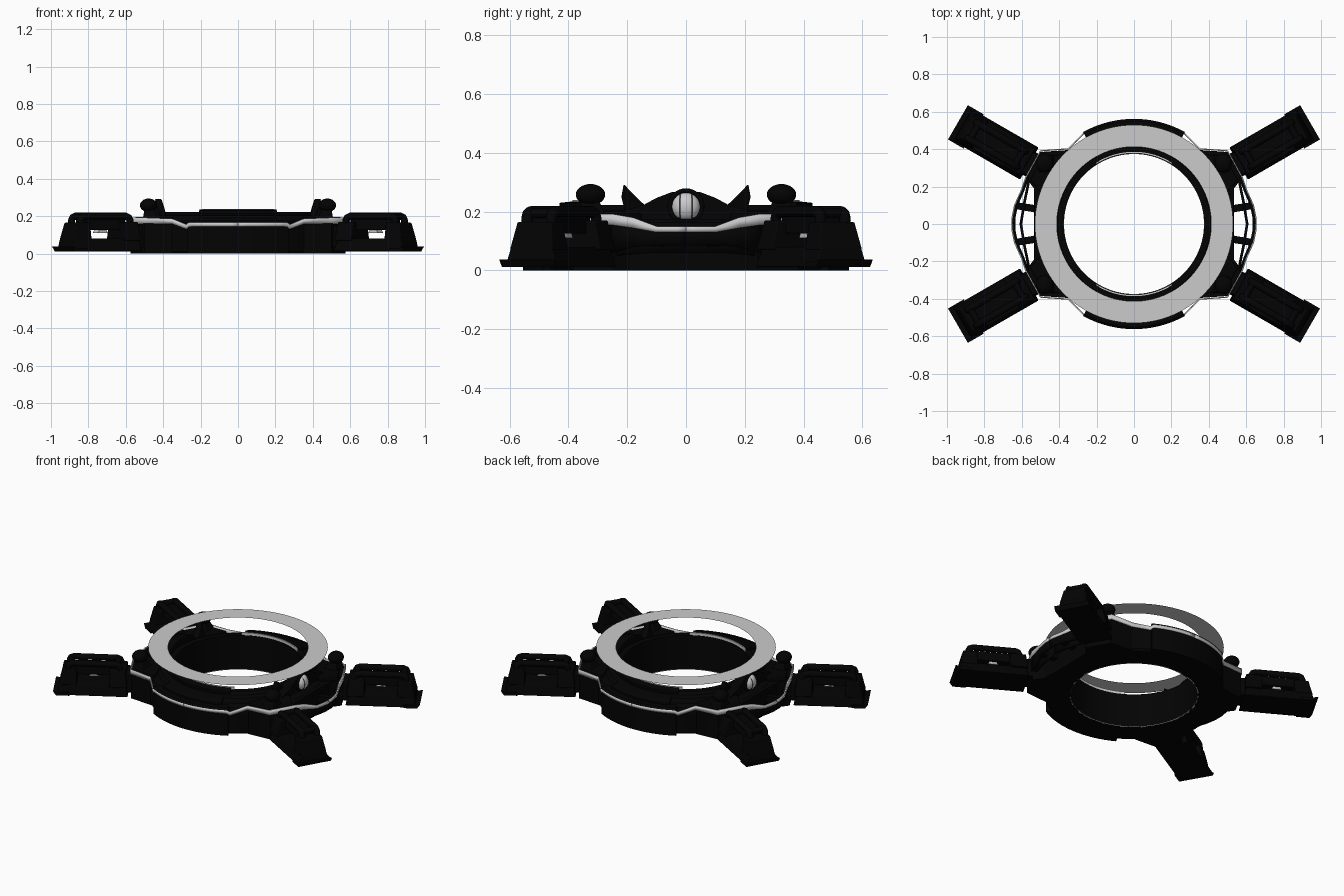
import bpy, bmesh
from math import sin, cos, radians, pi
from mathutils import Matrix, Vector

if "Cube" in bpy.data.objects:
    bpy.data.objects.remove(bpy.data.objects["Cube"])

black = bpy.data.materials.new("black_metal")
black.diffuse_color = (0.001, 0.001, 0.001, 1)
black.use_nodes = True
black.node_tree.nodes["Principled BSDF"].inputs["Base Color"].default_value = black.diffuse_color
I = Matrix.Identity(4)


def finish(name, bm, dark=True, M=I, bevel=0.0):
    bmesh.ops.transform(bm, matrix=M, verts=bm.verts)
    bmesh.ops.recalc_face_normals(bm, faces=bm.faces)
    me = bpy.data.meshes.new(name)
    bm.to_mesh(me)
    bm.free()
    ob = bpy.data.objects.new(name, me)
    bpy.context.collection.objects.link(ob)
    if dark:
        me.materials.append(black)
    if bevel:
        b = ob.modifiers.new("bevel", 'BEVEL')
        b.width, b.segments = bevel, 2
    bpy.ops.object.select_all(action='DESELECT')
    ob.select_set(True)
    bpy.context.view_layer.objects.active = ob
    bpy.ops.object.shade_smooth_by_angle()
    return ob


def revolve(name, prof, a0=0, a1=360, n=96, dark=True, closed=True):
    """Sweep an (r, z) profile about z between two angles in degrees."""
    bm = bmesh.new()
    full = a1 - a0 >= 360
    rings = []
    for i in range(n if full else n + 1):
        a = radians(a0 + (a1 - a0) * i / n)
        rings.append([bm.verts.new((r * cos(a), r * sin(a), z)) for r, z in prof])
    m = len(prof)
    for i in range(n):
        A, B = rings[i], rings[(i + 1) % len(rings)]
        for j in range(m if closed else m - 1):
            k = (j + 1) % m
            bm.faces.new((A[j], B[j], B[k], A[k]))
    if not full and closed:
        bm.faces.new(rings[0])
        bm.faces.new(rings[-1])
    return finish(name, bm, dark)


def prism(name, pts, vec, dark=True, M=I, bevel=0.0):
    """Extrude a 3D polygon along a vector."""
    bm = bmesh.new()
    f = bm.faces.new([bm.verts.new(p) for p in pts])
    g = bmesh.ops.extrude_face_region(bm, geom=[f])
    bmesh.ops.translate(bm, vec=vec, verts=[v for v in g['geom'] if isinstance(v, bmesh.types.BMVert)])
    return finish(name, bm, dark, M, bevel)


def block(name, lo, hi, z0, z1, dark=True, M=I, bevel=0.005):
    """Tapered block: (x0, x1, half_width, y_centre) rectangles at z0 and z1."""
    bm = bmesh.new()
    a, b = [[bm.verts.new((x, c + s * w, z)) for x, s in ((x0, -1), (x1, -1), (x1, 1), (x0, 1))]
            for (x0, x1, w, c), z in ((lo, z0), (hi, z1))]
    bm.faces.new(a)
    bm.faces.new(b)
    for i in range(4):
        j = (i + 1) % 4
        bm.faces.new((a[i], a[j], b[j], b[i]))
    return finish(name, bm, dark, M, bevel)


def strip(name, pts, dark, M, thick):
    """Upright band through (x, y, z_low, z_high) stations."""
    bm = bmesh.new()
    rows = [(bm.verts.new((x, y, a)), bm.verts.new((x, y, b))) for x, y, a, b in pts]
    for p, q in zip(rows, rows[1:]):
        bm.faces.new((p[0], q[0], q[1], p[1]))
    s = finish(name, bm, dark, M).modifiers.new("thickness", 'SOLIDIFY')
    s.thickness, s.offset = thick, 0


def tube(name, pts, r, M):
    cu = bpy.data.curves.new(name, 'CURVE')
    cu.dimensions, cu.bevel_depth, cu.bevel_resolution, cu.use_fill_caps = '3D', r, 3, True
    sp = cu.splines.new('POLY')
    sp.points.add(len(pts) - 1)
    for p, co in zip(sp.points, pts):
        p.co = (*(M @ Vector(co)), 1)
    cu.materials.append(black)
    bpy.context.collection.objects.link(bpy.data.objects.new(name, cu))


def ball(name, loc, scale, dark, M):
    bm = bmesh.new()
    bmesh.ops.create_uvsphere(bm, u_segments=28, v_segments=16, radius=1)
    finish(name, bm, dark, M @ Matrix.Translation(loc) @ Matrix.Diagonal((*scale, 1)))


# Main ring body and the thin floating disc above it
revolve("ring_body", [(0.376, 0), (0.52, 0), (0.53, 0.012), (0.53, 0.14), (0.515, 0.165), (0.475, 0.175),
                      (0.46, 0.2), (0.425, 0.205), (0.41, 0.222), (0.376, 0.222)])
revolve("inner_bottom_trim", [(0.374, 0), (0.382, 0), (0.382, 0.003), (0.374, 0.003)], dark=False)
revolve("floating_disc", [(0.413, 0.32), (0.53, 0.32)], dark=False, closed=False)

# Front and back curved panels with raised top plates
for mid in (90, 270):
    revolve("outer_panel", [(0.5, 0), (0.555, 0), (0.555, 0.165), (0.562, 0.168), (0.55, 0.178), (0.5, 0.178)],
            mid - 29, mid + 29, 28)
    revolve("shoulder_panel", [(0.44, 0.17), (0.515, 0.17), (0.515, 0.19), (0.48, 0.203), (0.44, 0.205)],
            mid - 24, mid + 24, 24)
    revolve("top_plate", [(0.386, 0.215), (0.43, 0.215), (0.43, 0.23), (0.386, 0.235)], mid - 29, mid + 29, 28)
    revolve("top_plate_trim", [(0.378, 0.222), (0.386, 0.222), (0.386, 0.239), (0.378, 0.239)],
            mid - 32, mid + 32, 28, dark=False)

for sx in (1, -1):
    S = Matrix.Diagonal((sx, 1, 1, 1))
    # Side housing hump with its round lens
    hump = [(-0.22, 0.15), (-0.21, 0.205), (-0.15, 0.22), (-0.1, 0.247), (-0.05, 0.266), (0, 0.272),
            (0.05, 0.266), (0.1, 0.247), (0.15, 0.22), (0.21, 0.205), (0.22, 0.15)]
    prism("lens_housing", [(0.41, y, z) for y, z in hump], (0.055, 0, 0), M=S, bevel=0.006)
    block("lens_sill", (0.44, 0.54, 0.15, 0), (0.44, 0.5, 0.12, 0), 0.12, 0.175, M=S, bevel=0.01)
    ball("lens", (0.462, 0, 0.217), (0.035, 0.048, 0.048), False, S)
    tube("lens_collar", [(0.467, 0.055 * cos(i * pi / 16), 0.217 + 0.055 * sin(i * pi / 16)) for i in range(33)],
         0.008, S)
    for y in (-0.02, 0.02):
        tube("lens_rib", [(0.465 + 0.031 * cos(radians(d)), y, 0.217 + 0.042 * sin(radians(d)))
                          for d in range(-80, 81, 20)], 0.0015, S)

    for sy in (1, -1):
        Q = Matrix.Diagonal((sx, sy, 1, 1))
        # Corner lug carrying the arm
        lug = [(0.3, 0.395), (0.36, 0.395), (0.5, 0.385), (0.575, 0.245), (0.535, 0.19), (0.53, 0), (0.4, 0),
               (0.36, 0.2)]
        prism("corner_lug", [(x, y, 0) for x, y in lug], (0, 0, 0.165), M=Q)
        prism("lug_top", [(0.34, 0.37, 0.16), (0.48, 0.365, 0.16), (0.555, 0.235, 0.16), (0.48, 0.15, 0.16),
                          (0.4, 0.2, 0.16)], (0, 0, 0.035), M=Q, bevel=0.006)
        # Grey band running round the ring and out over the side guard
        arc = [(0.556 * sin(radians(a)), 0.556 * cos(radians(a)), 0.145, 0.167) for a in range(0, 30, 4)]
        strip("grey_band", arc + [(0.275, 0.478, 0.13, 0.155), (0.35, 0.402, 0.158, 0.186),
                                  (0.5, 0.391, 0.16, 0.192), (0.578, 0.25, 0.155, 0.192),
                                  (0.602, 0.18, 0.145, 0.18), (0.638, 0.1, 0.13, 0.15), (0.652, 0.03, 0.13, 0.15),
                                  (0.652, 0, 0.13, 0.15)], False, Q, 0.007)
        strip("side_guard", [(0.57, 0.25, 0.06, 0.185), (0.595, 0.18, 0.08, 0.17), (0.63, 0.1, 0.085, 0.145),
                             (0.643, 0.03, 0.085, 0.145), (0.643, 0, 0.085, 0.145)], True, Q, 0.018)
        strip("inner_guard_rail", [(0.56, 0.24, 0.05, 0.12), (0.585, 0.12, 0.06, 0.12), (0.605, 0, 0.06, 0.12)],
              True, Q, 0.014)
        prism("guard_strut", [(0.52, 0.06, 0.08), (0.635, 0.08, 0.08), (0.62, 0.115, 0.08), (0.52, 0.1, 0.08)],
              (0, 0, 0.04), M=Q)
        # Pointed fin and round knob on the lug
        prism("fin", [(0.39, 0.14, 0.222), (0.395, 0.17, 0.25), (0.41, 0.212, 0.294), (0.4, 0.22, 0.25),
                      (0.38, 0.205, 0.19), (0.38, 0.15, 0.19)], (0.035, 0, 0), M=Q, bevel=0.004)
        ball("knob", (0.478, 0.325, 0.258), (0.046, 0.05, 0.036), True, Q)
        block("knob_pedestal", (0.42, 0.51, 0.05, 0.32), (0.45, 0.5, 0.03, 0.325), 0.18, 0.235, M=Q)

        # Arm, built along +x then turned to 30 degrees
        A = Q @ Matrix.Rotation(radians(30), 4, 'Z')
        block("arm_neck", (0.54, 0.69, 0.07, 0), (0.54, 0.69, 0.06, 0), 0.03, 0.15, M=A)
        block("arm_base", (0.645, 1.06, 0.1, 0), (0.66, 1.055, 0.08, 0), 0.012, 0.08, M=A)
        prism("arm_tip_flange", [(0.99, -0.106, 0.012), (1.07, -0.106, 0.012), (1.087, -0.106, 0.037),
                                 (1.055, -0.106, 0.03), (0.99, -0.106, 0.03)], (0, 0.212, 0), M=A)
        block("arm_tip_block", (0.95, 1.055, 0.085, 0), (0.95, 1.035, 0.066, 0), 0.07, 0.165, M=A)
        block("arm_root_block", (0.65, 0.755, 0.1, 0), (0.66, 0.755, 0.075, 0), 0.07, 0.17, M=A)
        # Narrow spine above an open slot, with rounded handles on both sides
        block("arm_spine", (0.72, 0.98, 0.045, 0), (0.72, 0.98, 0.04, 0), 0.125, 0.185, M=A)
        block("slot_catch", (0.82, 0.88, 0.03, 0), (0.83, 0.87, 0.03, 0), 0.11, 0.13, False, A, 0.002)
        for v in (-0.048, 0.048):
            tube("handle_bar", [(0.695, v, 0.12), (0.695, v, 0.178), (0.702, v, 0.193), (0.72, v, 0.2),
                                (0.975, v, 0.2), (0.993, v, 0.193), (1.0, v, 0.178), (1.0, v, 0.12)], 0.019, A)
        for u in (0.71, 0.985):
            tube("handle_cross_bar", [(u, -0.05, 0.195), (u, 0.05, 0.195)], 0.017, A)
